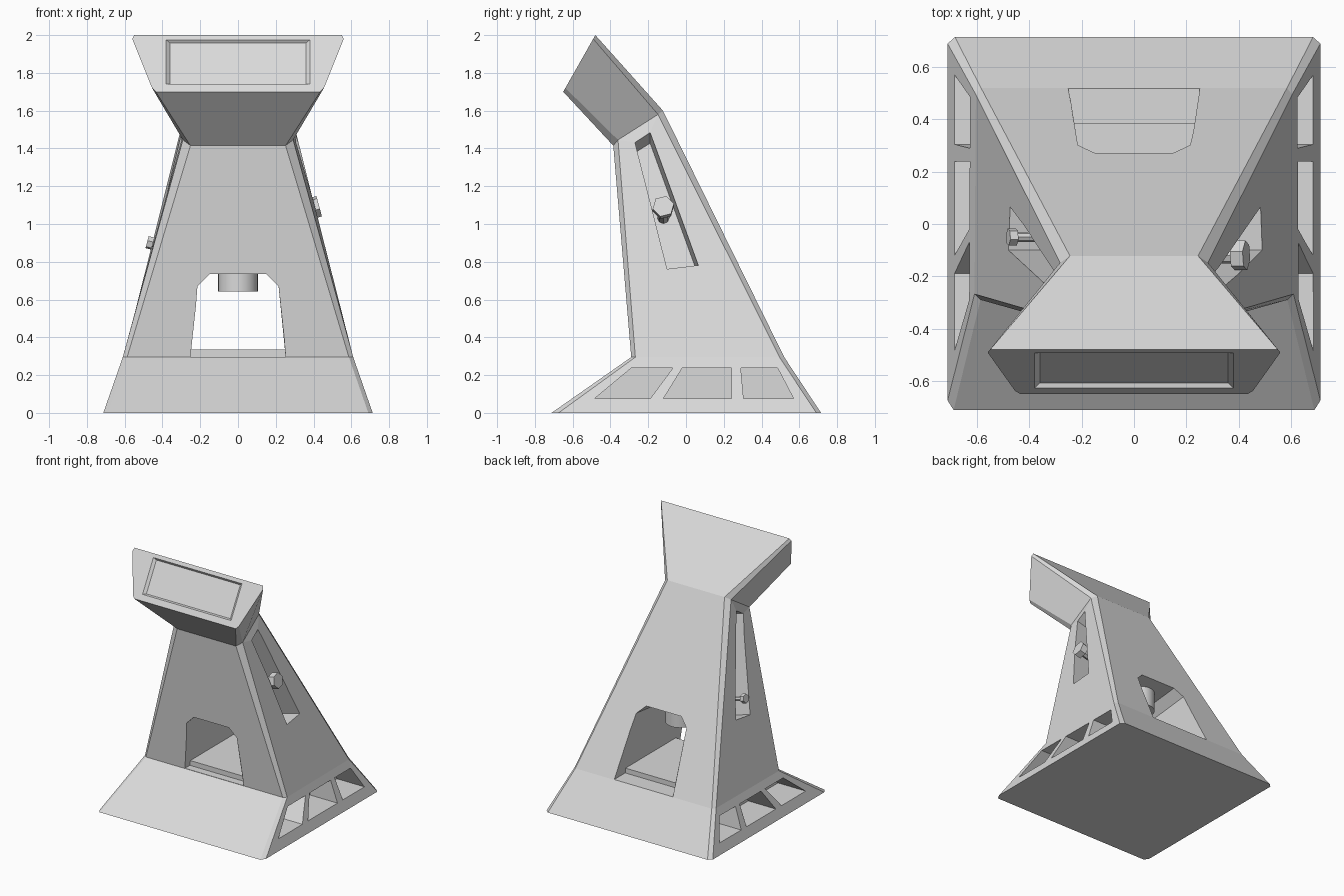
import bpy
import bmesh
import math
from mathutils import Vector

if "Cube" in bpy.data.objects:
    bpy.data.objects.remove(bpy.data.objects["Cube"], do_unlink=True)

# One plain grey for the whole model
GREY = (0.7, 0.7, 0.7, 1.0)
grey = bpy.data.materials.new("light_grey")
grey.use_nodes = True
grey.diffuse_color = GREY
grey.node_tree.nodes["Principled BSDF"].inputs["Base Color"].default_value = GREY


def finish(name, bm):
    bmesh.ops.recalc_face_normals(bm, faces=bm.faces)
    mesh = bpy.data.meshes.new(name)
    bm.to_mesh(mesh)
    bm.free()
    mesh.materials.append(grey)
    obj = bpy.data.objects.new(name, mesh)
    bpy.context.collection.objects.link(obj)
    return obj


def loft(bm, rings):
    """Skin equal-length rings of points and cap both ends."""
    rows = [[bm.verts.new(p) for p in ring] for ring in rings]
    n = len(rows[0])
    for a, b in zip(rows, rows[1:]):
        for i in range(n):
            j = (i + 1) % n
            bm.faces.new((a[i], a[j], b[j], b[i]))
    bm.faces.new(rows[0])
    bm.faces.new(rows[-1])


def mirrored(half):
    """Complete a ring whose +x half is given."""
    return half + [(-x, y, z) for x, y, z in reversed(half)]


def activate(obj):
    bpy.ops.object.select_all(action="DESELECT")
    obj.select_set(True)
    bpy.context.view_layer.objects.active = obj


# Cabinet shell: chamfered rings at the base, waist, neck and head face
WAIST = 0.295
base = mirrored([(0.69, -0.712, 0), (0.713, -0.675, 0), (0.713, 0.69, 0), (0.685, 0.715, 0)])
waist = mirrored([(0.587, -0.29, WAIST), (0.61, -0.268, WAIST),
                  (0.605, 0.495, WAIST), (0.585, 0.52, WAIST)])
neck = mirrored([(0.252, -0.385, 1.415), (0.292, -0.36, 1.445),
                 (0.283, -0.148, 1.58), (0.245, -0.122, 1.6)])
head = mirrored([(0.435, -0.65, 1.7), (0.455, -0.6387, 1.72),
                 (0.56, -0.4913, 1.98), (0.55, -0.48, 2.0)])
bm = bmesh.new()
loft(bm, [base, waist, neck, head])
cabinet = finish("cabinet", bm)

# Cutters: arched tunnel from front to back, with a gently rising roof
cuts = bmesh.new()
loft(cuts, [mirrored([(0.252, y, WAIST + 0.002), (0.215, y, 0.705 + 0.11 * y),
                      (0.15, y, 0.77 + 0.11 * y)]) for y in (-0.6, 0.85)])

# Cutters: three pockets in each side of the skirt (y at the bottom, y at the top)
LOW, HIGH = 0.075, 0.237
pockets = [(-0.485, -0.19, -0.07, -0.29), (-0.12, 0.24, 0.24, -0.02), (0.305, 0.57, 0.485, 0.29)]
for side in (-1, 1):
    for a, b, c, d in pockets:
        loft(cuts, [[(side * x, a, LOW), (side * x, b, LOW), (side * x, c, HIGH), (side * x, d, HIGH)]
                    for x in (0.45, 0.85)])

# Cutters: a tall slot in each leaning side, sunk square to the panel
LEAN = 0.271


def panel_point(side, y, z, out=0.0):
    normal = Vector((side, 0, LEAN)).normalized()
    return Vector((side * (0.61 - LEAN * (z - WAIST)), y, z)) + normal * out


slot = [(-0.27, 1.43), (-0.19, 1.48), (0.065, 0.78), (-0.10, 0.76)]
for side in (-1, 1):
    loft(cuts, [[panel_point(side, y, z, out) for y, z in slot] for out in (-0.2, 0.06)])

# Cutter: shallow tapered screen recess in the head face
up = Vector((0, 0.17, 0.3)).normalized()
face_out = Vector((0, -up.z, up.y))
centre = Vector((0, -0.5608, 1.8575))
rings = []
for step in (-1, 1):
    half_w, half_h = 0.38 + 0.02 * step, 0.135 + 0.011 * step
    rings.append([centre + face_out * 0.016 * step + up * v * half_h + Vector((u * half_w, 0, 0))
                  for u, v in ((-1, -1), (1, -1), (1, 1), (-1, 1))])
loft(cuts, rings)

cutter = finish("cutter", cuts)
cutter.hide_render = True
mod = cabinet.modifiers.new("openings", "BOOLEAN")
mod.operation = "DIFFERENCE"
mod.solver = "EXACT"
mod.object = cutter
activate(cabinet)
bpy.ops.object.modifier_apply(modifier=mod.name)
bpy.data.objects.remove(cutter, do_unlink=True)

# Raised floor plate inside the tunnel
bm = bmesh.new()
loft(bm, [[(-0.26, -0.23, z), (0.26, -0.23, z), (0.26, 0.385, z), (-0.26, 0.385, z)]
          for z in (0.27, 0.335)])
finish("tunnel_floor", bm)


def prism(bm, start, end, radius, sides, turn=0.0):
    """Add a capped prism between two points."""
    axis = (end - start).normalized()
    across = Vector((0, 1, 0)) if abs(axis.y) < 0.9 else Vector((1, 0, 0))
    other = axis.cross(across)
    angles = [turn + math.tau * i / sides for i in range(sides)]
    loft(bm, [[p + across * radius * math.cos(a) + other * radius * math.sin(a) for a in angles]
              for p in (start, end)])


# Round fitting hanging from the tunnel roof
bm = bmesh.new()
prism(bm, Vector((0, 0.07, 0.643)), Vector((0, 0.07, 0.82)), 0.105, 32)
lamp = finish("ceiling_lamp", bm)
activate(lamp)
bpy.ops.object.shade_smooth_by_angle(angle=math.radians(30))

# Knobs on stems in the side slots: a large one and a small one
for name, side, y, z, radius, thick in (("large_knob", 1, -0.12, 1.085, 0.058, 0.05),
                                        ("small_knob", -1, -0.05, 0.895, 0.034, 0.032)):
    bm = bmesh.new()
    front = panel_point(side, y, z, 0.035)
    back = panel_point(side, y, z, 0.035 - thick)
    prism(bm, back, front, radius, 6, 0.25)
    prism(bm, panel_point(side, y, z, -0.21), back, radius * 0.55, 8)
    finish(name, bm)
